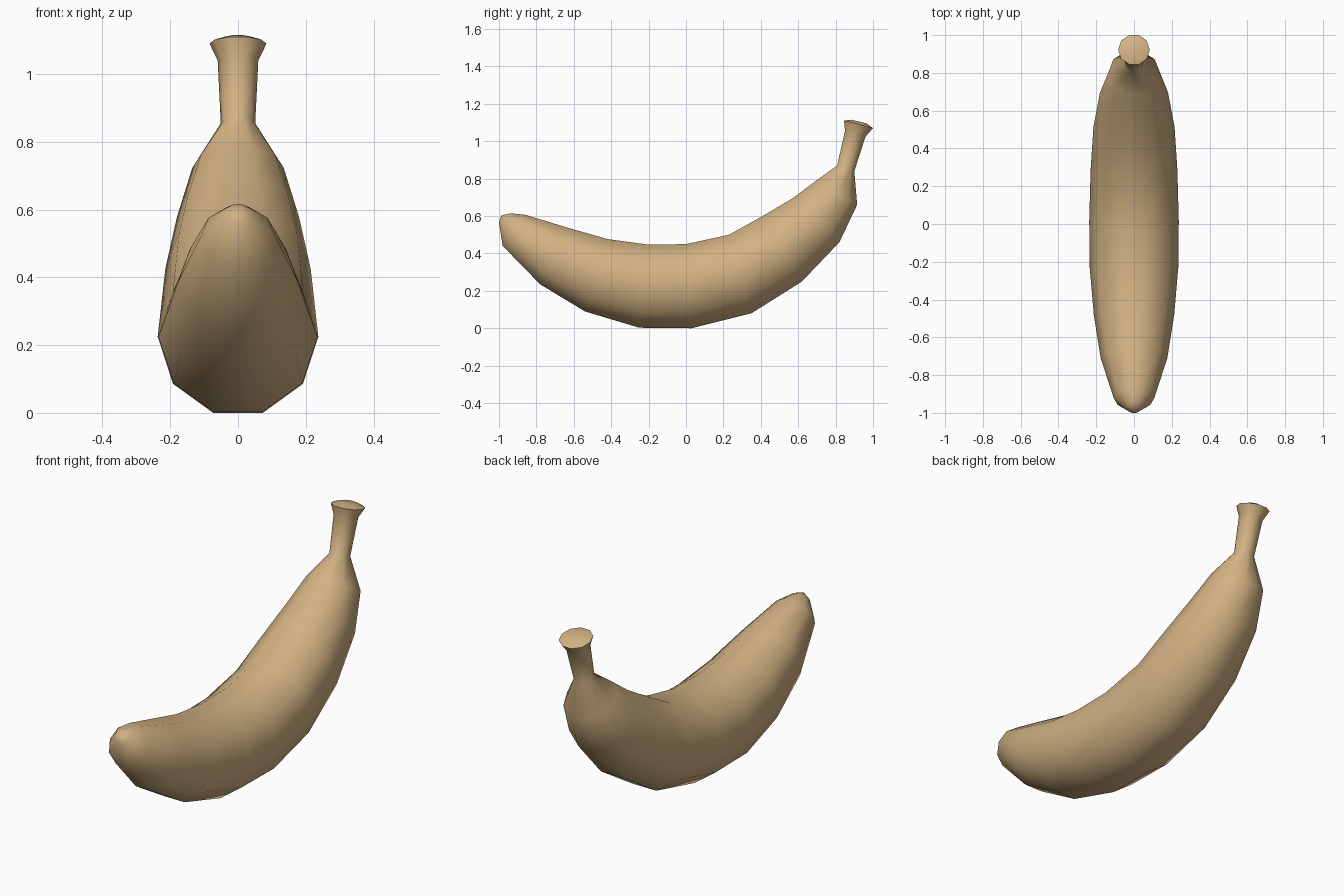
import bpy, bmesh, math
from mathutils import Vector

cube = bpy.data.objects.get("Cube")
if cube:
    bpy.data.objects.remove(cube, do_unlink=True)

# Peel colour
peel = bpy.data.materials.new("warm tan peel")
peel.use_nodes = True
colour = (0.64, 0.44, 0.225, 1)
peel.diffuse_color = colour
bsdf = next(n for n in peel.node_tree.nodes if n.type == "BSDF_PRINCIPLED")
bsdf.inputs["Base Color"].default_value = colour

SIDES = 10

# Side outline of each section: inner curve (y, z), outer curve (y, z)
TIP = [(-0.94, 0.615, -1.0, 0.565), (-0.86, 0.607, -0.98, 0.44)]
BODY = [(-0.64, 0.54, -0.78, 0.235), (-0.42, 0.477, -0.54, 0.09),
        (-0.2, 0.447, -0.25, 0.003), (0.0, 0.45, 0.03, 0.0),
        (0.23, 0.5, 0.35, 0.08), (0.41, 0.6, 0.62, 0.25),
        (0.57, 0.695, 0.82, 0.46), (0.69, 0.785, 0.915, 0.66)]
STEM = [(0.808, 0.87, 0.9, 0.84), (0.85, 1.055, 0.96, 1.025),
        (0.845, 1.11, 1.0, 1.07), (0.883, 1.115, 0.967, 1.095)]


def add_ring(bm, section):
    """Round section with a flat on its inner and outer side."""
    y1, z1, y2, z2 = section
    inner, outer = Vector((0, y1, z1)), Vector((0, y2, z2))
    centre = (inner + outer) / 2
    up = (inner - outer) / 2 / math.cos(math.pi / SIDES)
    across = Vector((up.length, 0, 0))
    angles = [(k + 0.5) * math.tau / SIDES for k in range(SIDES)]
    return [bm.verts.new(centre + across * math.sin(a) + up * math.cos(a))
            for a in angles]


def close_end(bm, ring, point):
    """Fan of triangles from a ring to an end point."""
    end = bm.verts.new(point)
    for k in range(SIDES):
        bm.faces.new((ring[k], ring[(k + 1) % SIDES], end))


# Banana lofted from blossom tip to stem end
bm = bmesh.new()
rings = [add_ring(bm, s) for s in TIP + BODY + STEM]
for a, b in zip(rings, rings[1:]):
    for k in range(SIDES):
        n = (k + 1) % SIDES
        bm.faces.new((a[k], a[n], b[n], b[k]))
close_end(bm, rings[0], (0, -0.988, 0.602))
close_end(bm, rings[-1], (0, 0.926, 1.105))
bmesh.ops.recalc_face_normals(bm, faces=bm.faces)

mesh = bpy.data.meshes.new("banana")
bm.to_mesh(mesh)
bm.free()
mesh.materials.append(peel)
banana = bpy.data.objects.new("banana", mesh)
bpy.context.collection.objects.link(banana)

# Smooth peel, crisp stem rim
bpy.ops.object.select_all(action="DESELECT")
banana.select_set(True)
bpy.context.view_layer.objects.active = banana
bpy.ops.object.shade_smooth_by_angle(angle=math.radians(75))
